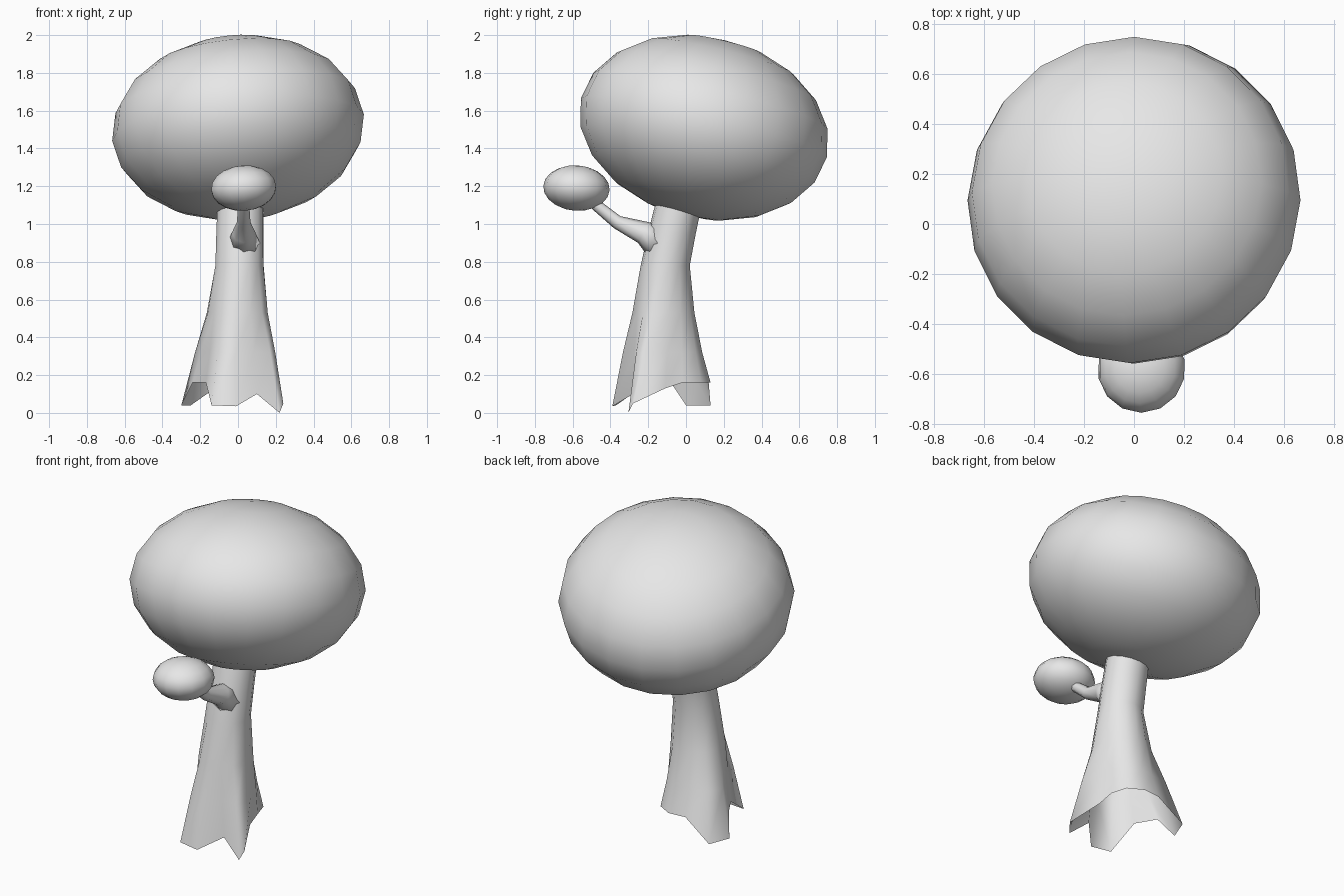
import bpy, bmesh, math
from mathutils import Vector, Euler

if "Cube" in bpy.data.objects:
    bpy.data.objects.remove(bpy.data.objects["Cube"])

grey = bpy.data.materials.new("plain_grey")
grey.diffuse_color = (0.8, 0.8, 0.8, 1)
grey.use_nodes = True
grey.node_tree.nodes["Principled BSDF"].inputs["Base Color"].default_value = grey.diffuse_color


def finish(bm, name):
    me = bpy.data.meshes.new(name)
    bm.to_mesh(me)
    bm.free()
    me.materials.append(grey)
    for p in me.polygons:
        p.use_smooth = True
    ob = bpy.data.objects.new(name, me)
    bpy.context.collection.objects.link(ob)
    return ob


def foliage(name, loc, radii, tilt, segments, rings):
    bm = bmesh.new()
    bmesh.ops.create_uvsphere(bm, u_segments=segments, v_segments=rings, radius=1)
    rot = Euler([math.radians(a) for a in tilt]).to_matrix()
    for v in bm.verts:
        v.co = rot @ (v.co * Vector(radii)) + Vector(loc)
    return finish(bm, name)


def skin(bm, rings):
    # bridge successive rings of points with quads
    rows = [[bm.verts.new(p) for p in ring] for ring in rings]
    n = len(rows[0])
    for a, b in zip(rows, rows[1:]):
        for i in range(n):
            j = (i + 1) % n
            bm.faces.new((a[i], a[j], b[j], b[i]))


# Leaf masses
foliage("crown", (0, 0.095, 1.51), (0.67, 0.67, 0.478), (-13.5, -6, 0), 20, 10)
foliage("small_leaf_clump", (0.03, -0.58, 1.19), (0.176, 0.176, 0.12), (-4, -4, 0), 14, 10)

# Trunk: ragged root outline blended upward into round sections, open below
roots = [(0.24, -0.28, 0.05), (0.16, -0.11, 0.13), (0.15, -0.02, 0.16), (0.12, 0.08, 0.16),
         (0.03, 0.13, 0.16), (-0.08, 0.12, 0.16), (-0.25, 0.13, 0.04), (-0.30, 0.0, 0.04),
         (-0.24, -0.08, 0.16), (-0.17, -0.20, 0.16), (-0.14, -0.37, 0.04), (-0.01, -0.39, 0.035),
         (0.10, -0.28, 0.10), (0.22, -0.305, 0.0)]
# height, centre x, centre y, radius, share of root outline
levels = [(0.32, 0.0, -0.118, 0.16, 0.5), (0.53, 0.0, -0.118, 0.15, 0.13),
          (0.78, 0.008, -0.11, 0.13, 0), (0.95, 0.01, -0.075, 0.127, 0),
          (1.08, 0.012, -0.045, 0.124, 0), (1.22, 0.012, -0.01, 0.12, 0)]
rings = [roots]
for z, cx, cy, r, mix in levels:
    ring = []
    for i, (rx, ry, _) in enumerate(roots):
        a = math.radians(-15) + 2 * math.pi * i / len(roots)
        ring.append(((cx + r * math.cos(a)) * (1 - mix) + rx * mix,
                     (cy + r * math.sin(a)) * (1 - mix) + ry * mix, z))
    rings.append(ring)
bm = bmesh.new()
skin(bm, rings)
finish(bm, "trunk")

# Side branch: tapering tube reaching the small clump
path = [(-0.14, 0.89, 0.09), (-0.225, 0.955, 0.062), (-0.365, 1.01, 0.036),
        (-0.475, 1.10, 0.03), (-0.55, 1.17, 0.028)]
rings = []
for k, (y, z, r) in enumerate(path):
    p, q = path[max(k - 1, 0)], path[min(k + 1, len(path) - 1)]
    d = Vector((0, q[0] - p[0], q[1] - p[1])).normalized()
    side = Vector((1, 0, 0))
    up = d.cross(side)
    rings.append([Vector((0.03, y, z)) + r * (math.cos(t) * side + math.sin(t) * up)
                  for t in (2 * math.pi * i / 8 for i in range(8))])
bm = bmesh.new()
skin(bm, rings)
bmesh.ops.holes_fill(bm, edges=bm.edges)
bmesh.ops.recalc_face_normals(bm, faces=bm.faces)
finish(bm, "side_branch")
